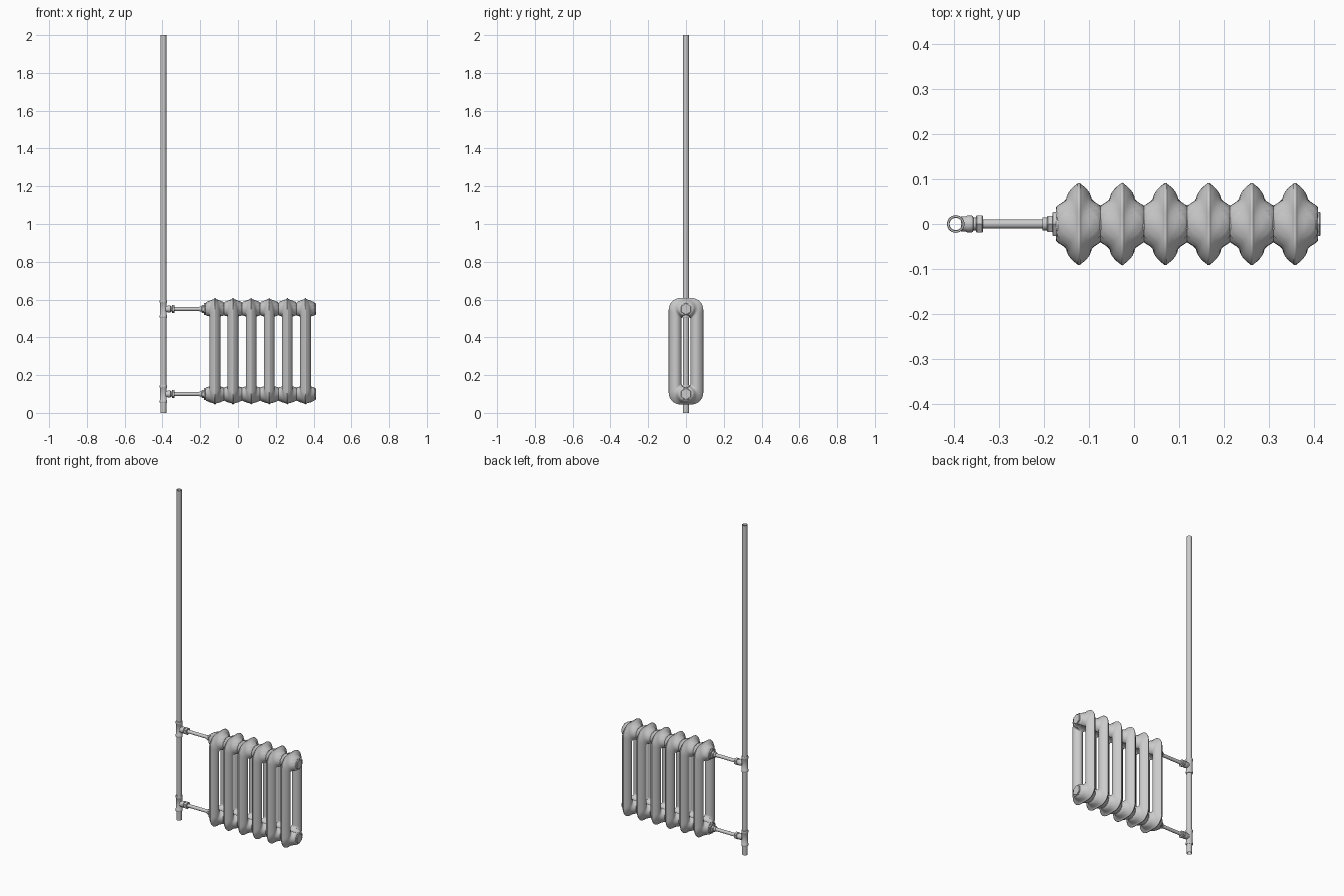
import bpy, bmesh, math
from mathutils import Matrix

if "Cube" in bpy.data.objects:
    bpy.data.objects.remove(bpy.data.objects["Cube"])

PIPE_X = -0.395
HUBS = (0.10, 0.55)
PITCH = 0.0958
FIRST = -0.122
LAST = FIRST + 5 * PITCH


def finish(bm, name, angle=35):
    bmesh.ops.recalc_face_normals(bm, faces=bm.faces)
    me = bpy.data.meshes.new(name)
    bm.to_mesh(me)
    bm.free()
    ob = bpy.data.objects.new(name, me)
    bpy.context.collection.objects.link(ob)
    bpy.ops.object.select_all(action='DESELECT')
    ob.select_set(True)
    bpy.context.view_layer.objects.active = ob
    bpy.ops.object.shade_smooth_by_angle(angle=math.radians(angle))
    return ob


def lathe(name, profile, loc, axis='Z', sides=32, closed=False):
    """Revolve (radius, height) points; closed profiles make hollow tubes."""
    bm = bmesh.new()
    rings = []
    for r, h in profile:
        rings.append([bm.verts.new((r * math.cos(2 * math.pi * i / sides),
                                    r * math.sin(2 * math.pi * i / sides), h))
                      for i in range(sides)])
    pairs = list(zip(rings, rings[1:]))
    if closed:
        pairs.append((rings[-1], rings[0]))
    else:
        bm.faces.new(rings[0])
        bm.faces.new(rings[-1])
    for a, b in pairs:
        for i in range(sides):
            j = (i + 1) % sides
            bm.faces.new((a[i], a[j], b[j], b[i]))
    if axis == 'X':
        bmesh.ops.transform(bm, matrix=Matrix.Rotation(math.pi / 2, 4, 'Y'), verts=bm.verts)
    bmesh.ops.translate(bm, vec=loc, verts=bm.verts)
    return finish(bm, name)


def rounded_rect(hw, z0, z1, r, corner=10, top=6, side=40):
    """Closed (y, z) outline with a fixed point count for lofting."""
    pts = []
    centres = [(hw - r, z1 - r, 0, top), (-hw + r, z1 - r, 90, side),
               (-hw + r, z0 + r, 180, top), (hw - r, z0 + r, 270, side)]
    for k, (cy, cz, a0, n) in enumerate(centres):
        for i in range(corner + 1):
            a = math.radians(a0 + 90 * i / corner)
            pts.append((cy + r * math.cos(a), cz + r * math.sin(a)))
        ny, nz, a1, _ = centres[(k + 1) % 4]
        a = math.radians(a1)
        sy, sz = pts[-1]
        ey, ez = ny + r * math.cos(a), nz + r * math.sin(a)
        for i in range(1, n):
            pts.append((sy + (ey - sy) * i / n, sz + (ez - sz) * i / n))
    return pts


# half thickness of a column from slot edge (0) to outer seam (1)
COLUMN = [(0, 0), (.02, .006), (.07, .013), (.15, .02), (.28, .026), (.42, .0285),
          (.55, .027), (.67, .0235), (.78, .018), (.87, .012), (.93, .007),
          (.96, .004), (.985, .003), (1, 0)]


def flare(y, z):
    d = min(math.hypot(y * .9, z - zc) for zc in HUBS)
    return .048 if d < .033 else .048 * math.exp(-((d - .033) / .0145) ** 2)


# radiator section: slot-to-rim loft, mirrored across its middle plane
def section_mesh():
    inner = rounded_rect(.024, .135, .517, .0225)
    outer = rounded_rect(.0915, .045, .608, .062)
    bm = bmesh.new()
    rings = {1: [], -1: []}
    for t, h in COLUMN:
        flat = []
        for (y0, z0), (y1, z1) in zip(inner, outer):
            y, z = y0 + (y1 - y0) * t, z0 + (z1 - z0) * t
            fade = 0 if t in (0, 1) else min(1, (1 - t) / .12)
            flat.append((((h ** 3 + (flare(y, z) * fade) ** 3) ** (1 / 3)), y, z))
        edge = [bm.verts.new(p) for p in flat]
        rings[1].append(edge)
        rings[-1].append(edge if t in (0, 1) else
                         [bm.verts.new((-x, y, z)) for x, y, z in flat])
    for s in (1, -1):
        for a, b in zip(rings[s], rings[s][1:]):
            for i in range(len(a)):
                j = (i + 1) % len(a)
                bm.faces.new((a[i], a[j], b[j], b[i]))
    return bm


first = finish(section_mesh(), "radiator_section_1", 60)
first.location.x = FIRST
for i in range(1, 6):
    ob = bpy.data.objects.new(f"radiator_section_{i + 1}", first.data)
    ob.location.x = FIRST + PITCH * i
    bpy.context.collection.objects.link(ob)

# riser pipe, hollow and open at both ends
lathe("riser_pipe", [(.0155, 0), (.0155, 2), (.0135, 2), (.0135, 0)],
      (PIPE_X, 0, 0), closed=True)

for zc, tag in zip(HUBS, ("lower", "upper")):
    # header through all sections
    x0, x1 = FIRST - PITCH / 2, LAST + PITCH / 2
    lathe(f"{tag}_header", [(.031, x0 - .003), (.033, x0), (.033, x1), (.031, x1 + .002)],
          (0, 0, zc), 'X')
    # hexagonal end plugs
    lathe(f"{tag}_left_plug", [(.029, -.181), (.031, -.179), (.031, -.168)], (0, 0, zc), 'X', 6)
    lathe(f"{tag}_right_plug", [(.031, .403), (.031, .411), (.029, .413)], (0, 0, zc), 'X', 6)
    # branch pipe with nuts
    lathe(f"{tag}_branch_pipe", [(.010, -.36), (.010, -.175)], (0, 0, zc), 'X')
    lathe(f"{tag}_radiator_nut", [(.018, -.193), (.020, -.191), (.020, -.180)], (0, 0, zc), 'X', 6)
    lathe(f"{tag}_radiator_collar", [(.0135, -.203), (.0145, -.201), (.0145, -.192)], (0, 0, zc), 'X')
    lathe(f"{tag}_tee_nut", [(.020, -.350), (.022, -.348), (.022, -.337), (.020, -.335)],
          (0, 0, zc), 'X', 6)
    # tee fitting: hollow body with raised collars plus side outlet
    lathe(f"{tag}_tee_body", [(.0185, -.047), (.0195, -.045), (.0195, -.034), (.0175, -.031),
                              (.0175, .031), (.0195, .034), (.0195, .045), (.0185, .047),
                              (.0145, .047), (.0145, -.047)], (PIPE_X, 0, zc), closed=True)
    lathe(f"{tag}_tee_outlet", [(.0165, .0115), (.0165, .022), (.0185, .025), (.0185, .036),
                                (.0175, .038), (.0145, .039), (.0145, .048)],
          (PIPE_X, 0, zc), 'X')
